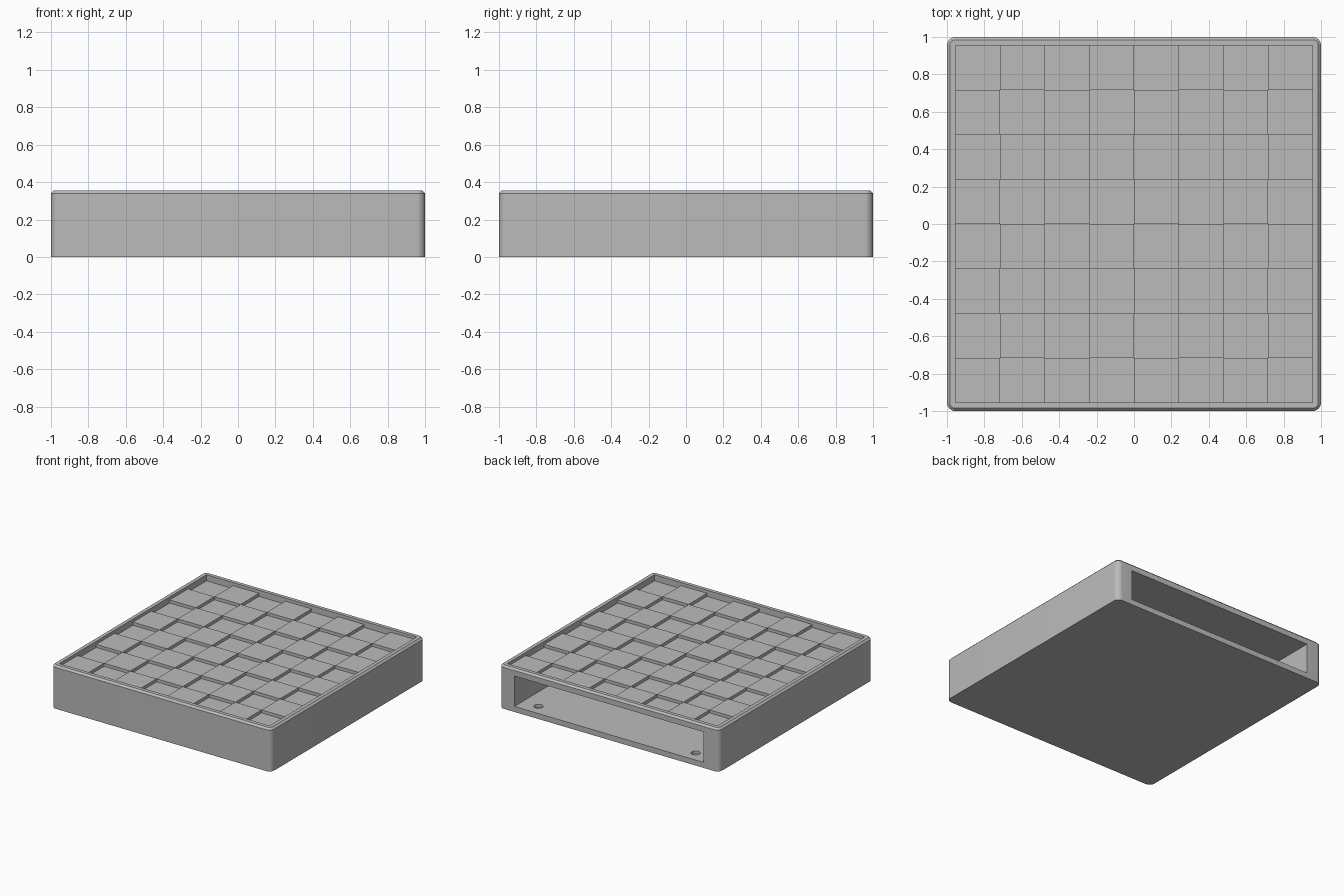
import bpy, bmesh
from mathutils import Matrix, Vector

if "Cube" in bpy.data.objects:
    bpy.data.objects.remove(bpy.data.objects["Cube"], do_unlink=True)

HEIGHT = 0.355      # rim top
LOW = 0.305         # sunken squares
HIGH = 0.33         # raised squares
HALF = 0.955        # half width of the playing field
CELL = HALF / 4

grey = bpy.data.materials.new("plain grey")
grey.use_nodes = True
colour = (0.5, 0.5, 0.5, 1)
grey.diffuse_color = colour
grey.node_tree.nodes["Principled BSDF"].inputs["Base Color"].default_value = colour


def add_box(bm, low, high):
    low, high = Vector(low), Vector(high)
    size = high - low
    matrix = Matrix.Translation((low + high) / 2) @ Matrix.Diagonal((*size, 1))
    return bmesh.ops.create_cube(bm, size=1, matrix=matrix)["verts"]


def finish(name, bm):
    mesh = bpy.data.meshes.new(name)
    bm.to_mesh(mesh)
    bm.free()
    mesh.materials.append(grey)
    obj = bpy.data.objects.new(name, mesh)
    bpy.context.collection.objects.link(obj)
    return obj


def activate(obj):
    bpy.ops.object.select_all(action="DESELECT")
    obj.select_set(True)
    bpy.context.view_layer.objects.active = obj


def cut(target, name, bm):
    cutter = finish(name, bm)
    cutter.hide_render = True
    mod = target.modifiers.new(name, "BOOLEAN")
    mod.operation = "DIFFERENCE"
    mod.solver = "EXACT"
    mod.object = cutter
    activate(target)
    bpy.ops.object.modifier_apply(modifier=mod.name)
    bpy.data.objects.remove(cutter, do_unlink=True)


# Case: rounded upright corners and a chamfered top edge
bm = bmesh.new()
add_box(bm, (-1, -1, 0), (1, 1, HEIGHT))
upright = [e for e in bm.edges if abs(e.verts[0].co.z - e.verts[1].co.z) > 0.1]
bmesh.ops.bevel(bm, geom=upright, offset=0.045, segments=8, profile=0.5, affect="EDGES")
top_edges = [e for e in bm.edges if all(v.co.z > HEIGHT - 0.001 for v in e.verts)]
bmesh.ops.bevel(bm, geom=top_edges, offset=0.015, segments=1, affect="EDGES")
case = finish("case", bm)

# Sunken field inside the rim
bm = bmesh.new()
add_box(bm, (-HALF, -HALF, LOW), (HALF, HALF, 0.5))
cut(case, "field_cutter", bm)

# Storage space open at the back
bm = bmesh.new()
add_box(bm, (-0.86, -0.93, 0.045), (0.86, 1.2, 0.295))
cut(case, "storage_cutter", bm)

# Round sockets in the storage floor near the opening
bm = bmesh.new()
for side in (-1, 1):
    bmesh.ops.create_cone(bm, cap_ends=True, segments=32, radius1=0.035, radius2=0.035,
                          depth=0.06, matrix=Matrix.Translation((side * 0.715, 0.895, 0.05)))
cut(case, "socket_cutter", bm)
activate(case)
bpy.ops.object.shade_smooth_by_angle(angle=0.5)

# Raised squares in a checker pattern
bm = bmesh.new()
for col in range(8):
    for row in range(8):
        if (col + row) % 2 == 0:
            x, y = -HALF + col * CELL, -HALF + row * CELL
            add_box(bm, (x, y, LOW - 0.003), (x + CELL, y + CELL, HIGH))
finish("raised_squares", bm)
